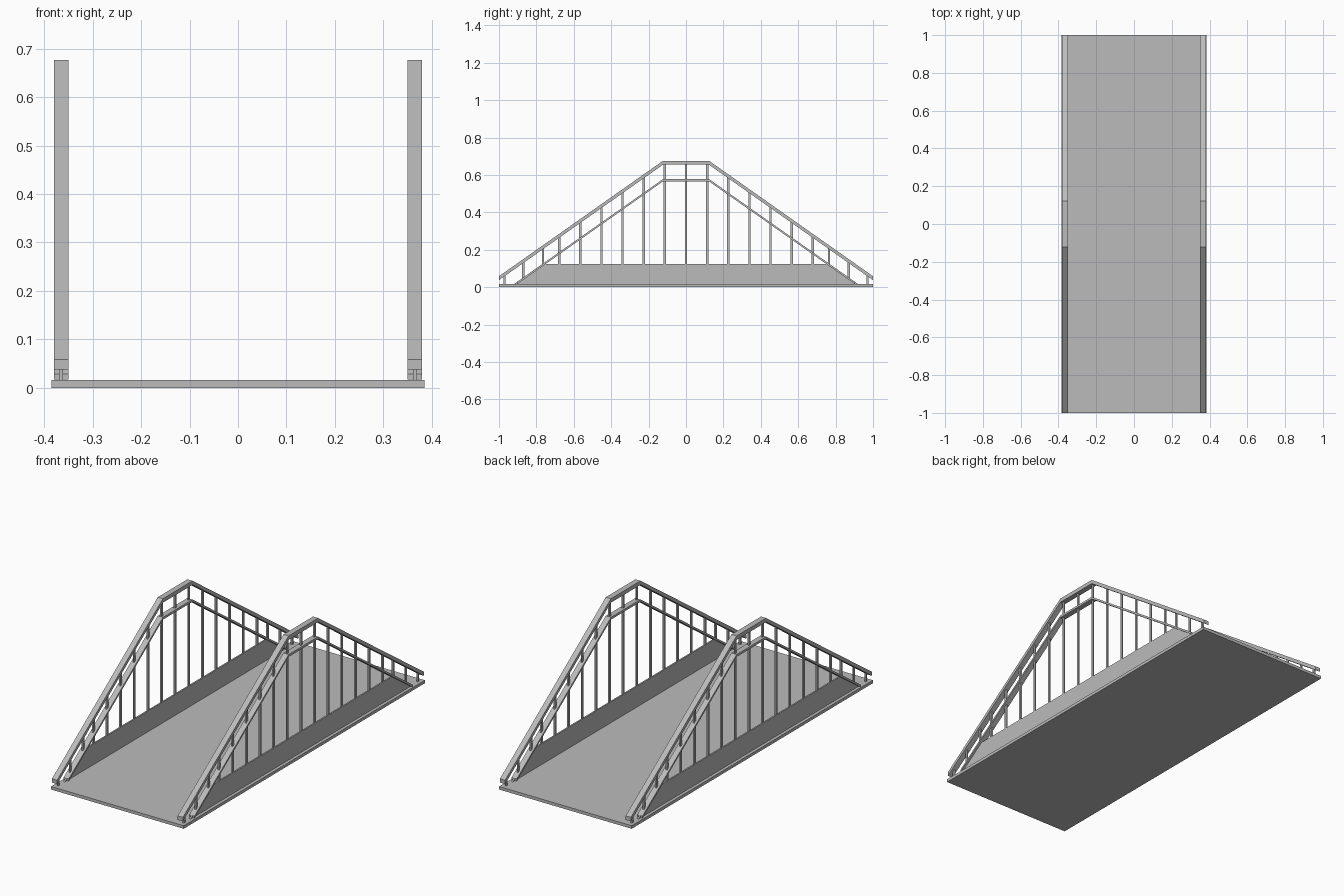
import bpy
import bmesh

cube = bpy.data.objects.get("Cube")
if cube:
    bpy.data.objects.remove(cube, do_unlink=True)

steel = bpy.data.materials.new("light_grey_steel")
steel.use_nodes = True
GREY = (0.5, 0.5, 0.5, 1)
steel.diffuse_color = GREY
steel.node_tree.nodes["Principled BSDF"].inputs["Base Color"].default_value = GREY

DECK = 0.016       # top of the deck
PANEL = 0.125      # top of the side panels
CREST = 0.123      # half length of the level crest
SLOPE = 0.704
SIDE_X = 0.365     # centre plane of each truss


def prism(name, profiles, x, width):
    """Extrude closed y-z profiles across x into one object."""
    bm = bmesh.new()
    for profile in profiles:
        face = bm.faces.new([bm.verts.new((x - width / 2, y, z)) for y, z in profile])
        ext = bmesh.ops.extrude_face_region(bm, geom=[face])
        moved = [v for v in ext["geom"] if isinstance(v, bmesh.types.BMVert)]
        bmesh.ops.translate(bm, verts=moved, vec=(width, 0, 0))
    bmesh.ops.recalc_face_normals(bm, faces=bm.faces)
    mesh = bpy.data.meshes.new(name)
    bm.to_mesh(mesh)
    bm.free()
    mesh.materials.append(steel)
    obj = bpy.data.objects.new(name, mesh)
    bpy.context.collection.objects.link(obj)


def height(crest_z, y):
    return crest_z - SLOPE * max(0, abs(y) - CREST)


def rail(crest_z, end_y, depth):
    """Level crest with a straight slope to each end."""
    top = [(y, height(crest_z, y)) for y in (-end_y, -CREST, CREST, end_y)]
    return top + [(y, z - depth) for y, z in reversed(top)]


def box(y0, y1, z0, z1):
    return [(y0, z0), (y1, z0), (y1, z1), (y0, z1)]


TOP_Z, LOW_Z = 0.676, 0.578
low_end = CREST + (LOW_Z - DECK) / SLOPE
panel_end = CREST + (LOW_Z - PANEL) / SLOPE

# Upright positions along half of the bridge
half = [0.113 * i for i in range(1, 7)] + [0.765, 0.87, 0.97]
stations = [0] + half + [-y for y in half]

# Deck
prism("deck", [box(-1, 1, 0, DECK)], 0, 0.77)

# Both side trusses
for side, s in (("left", 1), ("right", -1)):
    x = s * SIDE_X
    prism(side + "_top_rail", [rail(TOP_Z, 1, 0.021)], x, 0.03)
    prism(side + "_lower_rail", [rail(LOW_Z, low_end - 0.018, 0.012)], x, 0.03)
    prism(side + "_panel", [[(-low_end, DECK), (low_end, DECK),
                             (panel_end, PANEL), (-panel_end, PANEL)]], x, 0.008)
    posts = []
    for y in stations:
        foot = max(DECK, min(PANEL, height(LOW_Z, y))) - 0.004
        posts.append(box(y - 0.006, y + 0.006, foot, height(TOP_Z, y) - 0.012))
    prism(side + "_uprights", posts, x, 0.008)
